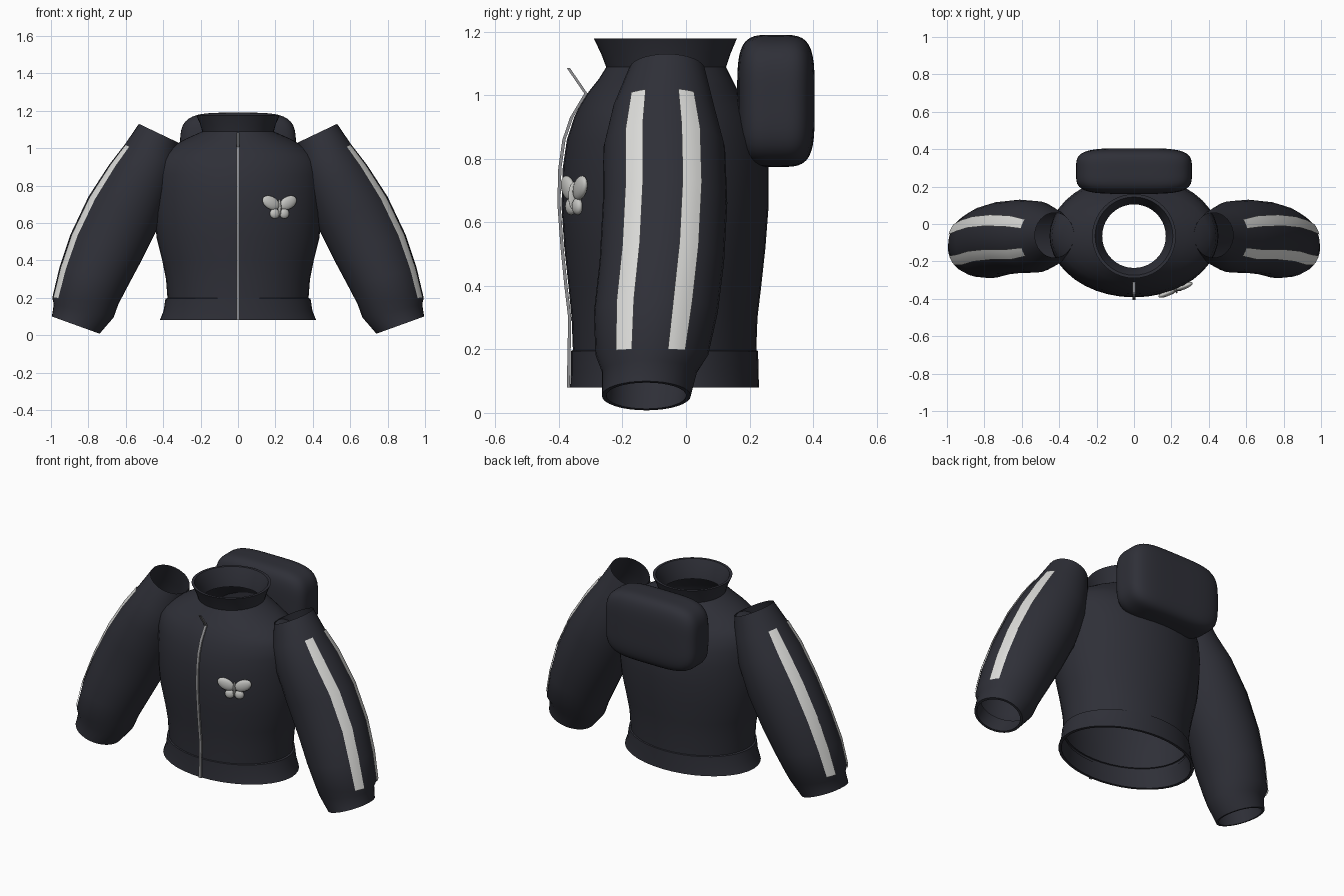
import bpy, bmesh, math
from mathutils import Vector, Matrix

if "Cube" in bpy.data.objects:
    bpy.data.objects.remove(bpy.data.objects["Cube"])


def material(name, rgb):
    m = bpy.data.materials.new(name)
    m.diffuse_color = (*rgb, 1)
    m.use_nodes = True
    m.node_tree.nodes["Principled BSDF"].inputs["Base Color"].default_value = m.diffuse_color
    return m


DARK = material("charcoal fabric", (0.028, 0.029, 0.039))
LIGHT = material("pale grey trim", (0.72, 0.72, 0.70))
ZIP = material("zip grey", (0.28, 0.28, 0.29))
EMBLEM = material("emblem grey", (0.56, 0.56, 0.54))


def finish(bm, name, mat, angle=40):
    bmesh.ops.recalc_face_normals(bm, faces=bm.faces)
    me = bpy.data.meshes.new(name)
    bm.to_mesh(me)
    bm.free()
    me.materials.append(mat)
    ob = bpy.data.objects.new(name, me)
    bpy.context.collection.objects.link(ob)
    bpy.ops.object.select_all(action='DESELECT')
    ob.select_set(True)
    bpy.context.view_layer.objects.active = ob
    bpy.ops.object.shade_smooth_by_angle(angle=math.radians(angle))
    return ob


def loft(name, rows, mat, closed=True):
    """Skin a list of equal-length point rows."""
    bm = bmesh.new()
    vs = [[bm.verts.new(p) for p in row] for row in rows]
    n = len(rows[0])
    for a, b in zip(vs, vs[1:]):
        for i in range(n if closed else n - 1):
            j = (i + 1) % n
            bm.faces.new((a[i], a[j], b[j], b[i]))
    return finish(bm, name, mat)


def ring(z, rx, y0, y1, n=40):
    """Horizontal ellipse from its half width and its y range."""
    c, r = (y0 + y1) / 2, (y1 - y0) / 2
    return [(rx * math.cos(2 * math.pi * i / n),
             c + r * math.sin(2 * math.pi * i / n), z) for i in range(n)]


# Torso: z, half width, front y, back y
torso = [(0.17, 0.375, -0.355, 0.22), (0.30, 0.385, -0.36, 0.225),
         (0.40, 0.405, -0.37, 0.237), (0.52, 0.435, -0.383, 0.25),
         (0.65, 0.448, -0.392, 0.26), (0.77, 0.452, -0.388, 0.26),
         (0.86, 0.45, -0.375, 0.245), (0.93, 0.44, -0.352, 0.215),
         (0.97, 0.405, -0.332, 0.19), (1.01, 0.35, -0.307, 0.165),
         (1.05, 0.28, -0.275, 0.145), (1.09, 0.19, -0.25, 0.125)]
loft("torso", [ring(*r) for r in torso], DARK)

# Hem band with an inner lip
hem = [(0.20, 0.37, -0.35, 0.215), (0.195, 0.388, -0.362, 0.227),
       (0.13, 0.398, -0.362, 0.228), (0.08, 0.418, -0.365, 0.23),
       (0.08, 0.40, -0.35, 0.215), (0.18, 0.372, -0.35, 0.213)]
loft("hem_band", [ring(*r) for r in hem], DARK)

# Flared collar with an inner wall
collar = [(1.085, 0.19, -0.25, 0.125), (1.13, 0.203, -0.267, 0.14),
          (1.178, 0.224, -0.29, 0.16), (1.178, 0.208, -0.274, 0.144),
          (1.12, 0.182, -0.247, 0.117), (1.07, 0.17, -0.235, 0.105)]
loft("collar", [ring(*r) for r in collar], DARK)

# Sleeve sections: outer x, z, inner x, z, front y, back y
sleeve = [(0.53, 1.13, 0.32, 1.03, -0.18, 0.06),
          (0.605, 1.02, 0.325, 0.90, -0.23, 0.09),
          (0.69, 0.91, 0.36, 0.76, -0.26, 0.123),
          (0.80, 0.74, 0.425, 0.58, -0.262, 0.13),
          (0.895, 0.54, 0.51, 0.41, -0.272, 0.12),
          (0.955, 0.36, 0.585, 0.27, -0.29, 0.10),
          (0.993, 0.20, 0.64, 0.165, -0.285, 0.07),
          (0.985, 0.165, 0.665, 0.095, -0.265, 0.035),
          (0.995, 0.10, 0.74, 0.008, -0.265, 0.015)]


def sleeve_point(s, t, side, grow=0.0):
    ox, oz, ix, iz, y0, y1 = s
    c = Vector(((ox + ix) / 2, (y0 + y1) / 2, (oz + iz) / 2))
    d = Vector((ox, c.y, oz)) - c
    e = Vector((0, (y1 - y0) / 2, 0))
    p = c + math.cos(t) * (d + d.normalized() * grow)
    p += math.sin(t) * (e + e.normalized() * grow)
    return (side * p.x, p.y, p.z)


for side, label in ((1, "left"), (-1, "right")):
    turn = [2 * math.pi * i / 32 for i in range(32)]
    rows = [[sleeve_point(s, t, side) for t in turn] for s in sleeve]
    # Cuff lip turned inside
    rows.append([sleeve_point(sleeve[-1], t, side, -0.014) for t in turn])
    rows.append([sleeve_point(sleeve[-2], t, side, -0.02) for t in turn])
    loft(label + "_sleeve", rows, DARK)
    # Two stripes hugging the outer side of the sleeve
    for lo, hi, part in ((-38, -20, "front"), (16, 35, "back")):
        angles = [math.radians(lo + (hi - lo) * k / 4) for k in range(5)]
        loft(f"{label}_{part}_stripe",
             [[sleeve_point(s, t, side, 0.006) for t in angles]
              for s in sleeve[1:7]], LIGHT, closed=False)

# Zip: square strip with a loose pull at the neck
path = [(-0.37, 0.08), (-0.366, 0.30), (-0.378, 0.40), (-0.39, 0.52),
        (-0.40, 0.66), (-0.397, 0.77), (-0.384, 0.86), (-0.36, 0.93),
        (-0.315, 1.005), (-0.37, 1.085)]
h, d = 0.008, 0.005
loft("zip", [[(-h, y - d, z), (h, y - d, z), (h, y + d, z), (-h, y + d, z)]
             for y, z in path], ZIP)

# Back pouch: rounded box
bm = bmesh.new()
bmesh.ops.create_cube(bm, size=2)
bmesh.ops.subdivide_edges(bm, edges=bm.edges[:], cuts=13, use_grid_fill=True)
for v in bm.verts:
    v.co /= sum(abs(c) ** 4.2 for c in v.co) ** (1 / 4.2)
    v.co = Vector((0.31 * v.co.x, 0.283 + 0.122 * v.co.y, 0.982 + 0.208 * v.co.z))
finish(bm, "back_pouch", DARK, 60)

# Butterfly emblem: puffy wings and body following the chest
bm = bmesh.new()
place = Matrix.Translation((0.222, -0.352, 0.69)) @ Matrix.Rotation(math.radians(22), 4, 'Z')


def puff(x, z, rx, rz, tilt, ry=0.016):
    m = (place @ Matrix.Translation((x, 0, z)) @ Matrix.Rotation(math.radians(tilt), 4, 'Y')
         @ Matrix.Diagonal((rx, ry, rz, 1)))
    bmesh.ops.create_uvsphere(bm, u_segments=20, v_segments=12, radius=1, matrix=m)


for s in (1, -1):
    puff(s * 0.050, 0.018, 0.052, 0.034, s * -28)
    puff(s * 0.028, -0.040, 0.027, 0.027, s * 30)
puff(0, -0.008, 0.007, 0.045, 0, 0.02)
finish(bm, "butterfly_emblem", EMBLEM, 60)
